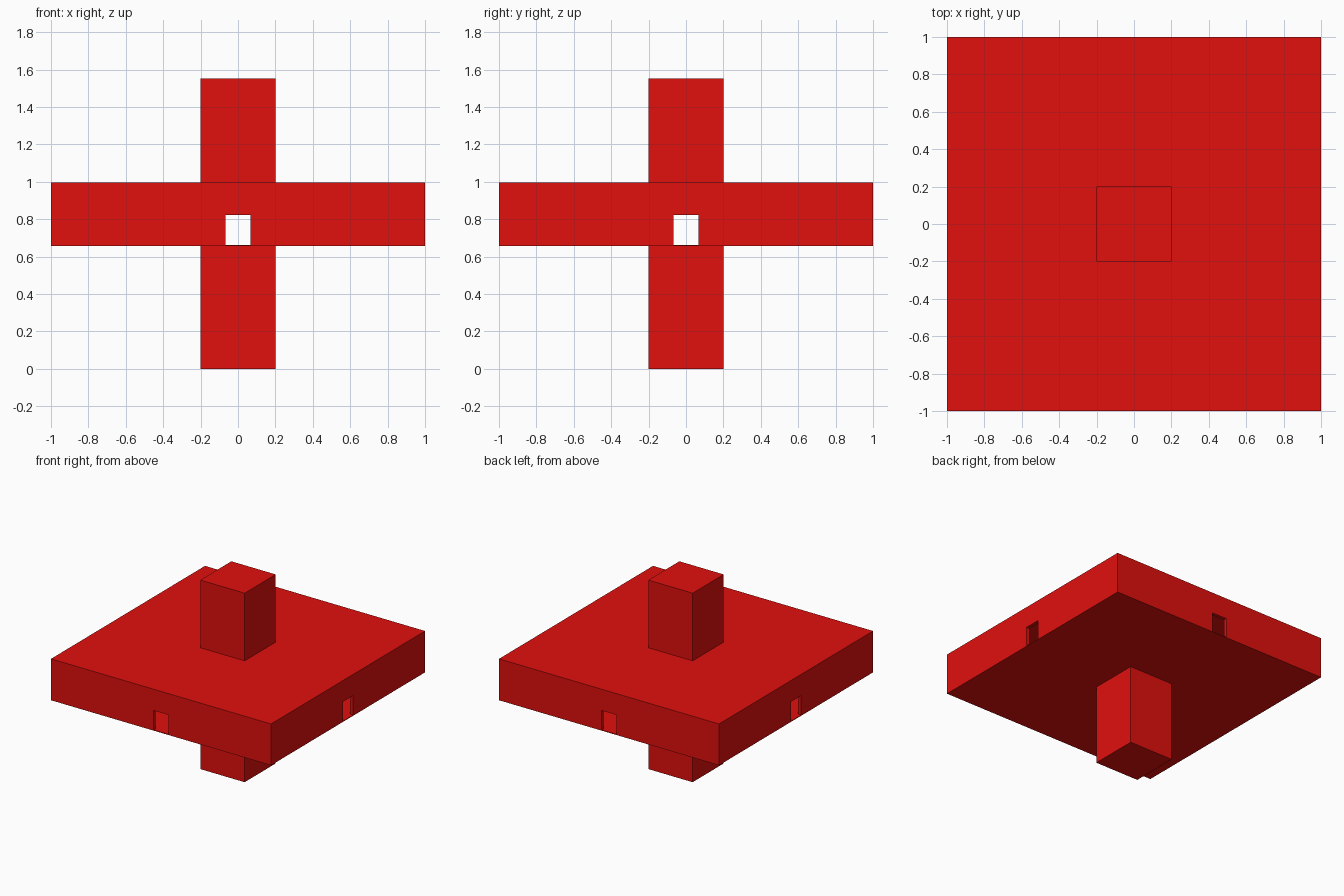
import bpy

if "Cube" in bpy.data.objects:
    bpy.data.objects.remove(bpy.data.objects["Cube"])

red = bpy.data.materials.new("red")
red.diffuse_color = (0.75, 0.005, 0.004, 1)
red.use_nodes = True
red.node_tree.nodes["Principled BSDF"].inputs["Base Color"].default_value = red.diffuse_color

PLATE_Z0, PLATE_Z1 = 0.657, 0.997
WALL, FLOOR = 0.028, 0.006


def box(name, sx, sy, z0, z1):
    bpy.ops.mesh.primitive_cube_add(size=1, location=(0, 0, (z0 + z1) / 2))
    ob = bpy.context.object
    ob.name = name
    ob.scale = (sx, sy, z1 - z0)
    bpy.ops.object.transform_apply(location=False, rotation=False, scale=True)
    ob.data.materials.append(red)
    return ob


def cut(target, cutter):
    mod = target.modifiers.new(cutter.name, 'BOOLEAN')
    mod.operation = 'DIFFERENCE'
    mod.solver = 'EXACT'
    mod.object = cutter
    bpy.context.view_layer.objects.active = target
    bpy.ops.object.modifier_apply(modifier=mod.name)
    bpy.data.objects.remove(cutter, do_unlink=True)


# Wide hollow body with a small doorway in the middle of each side
body = box("body", 2, 2, PLATE_Z0, PLATE_Z1)
inner = 2 - 2 * WALL
cut(body, box("cavity", inner, inner, PLATE_Z0 + FLOOR, PLATE_Z1 - WALL))
for name, sx, sy in (("doorway_x", 3, 0.136), ("doorway_y", 0.136, 3)):
    cut(body, box(name, sx, sy, PLATE_Z0 + FLOOR, 0.822))

# Square posts below and above the body
box("lower_post", 0.403, 0.403, 0, PLATE_Z0)
box("upper_post", 0.403, 0.403, PLATE_Z1, 1.553)
